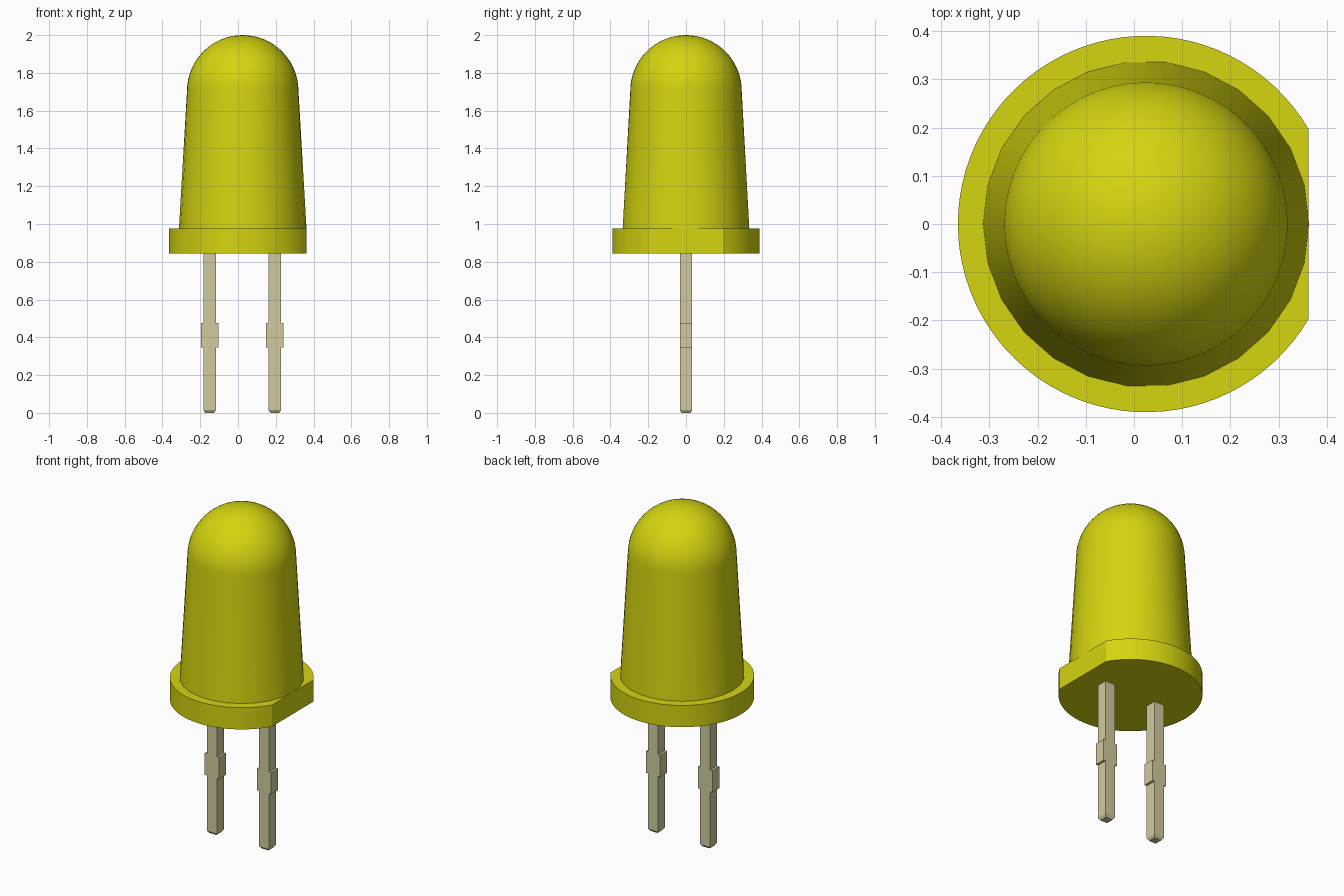
import bpy, bmesh
from math import pi, cos, sin, sqrt, acos

cube = bpy.data.objects.get("Cube")
if cube:
    bpy.data.objects.remove(cube)

AXIS_X = 0.025      # centre of the round parts
FLAT_X = 0.362      # flat side of the flange


def material(name, rgb, rough):
    m = bpy.data.materials.new(name)
    m.use_nodes = True
    m.diffuse_color = (*rgb, 1)
    bsdf = m.node_tree.nodes["Principled BSDF"]
    bsdf.inputs["Base Color"].default_value = (*rgb, 1)
    bsdf.inputs["Roughness"].default_value = rough
    return m


yellow = material("yellow plastic", (0.66, 0.66, 0.005), 0.4)
metal = material("pale tinned metal", (0.64, 0.60, 0.34), 0.5)


def finish(bm, name, mat, smooth=None):
    bmesh.ops.recalc_face_normals(bm, faces=bm.faces)
    mesh = bpy.data.meshes.new(name)
    bm.to_mesh(mesh)
    bm.free()
    mesh.materials.append(mat)
    obj = bpy.data.objects.new(name, mesh)
    bpy.context.collection.objects.link(obj)
    if smooth:
        bpy.ops.object.select_all(action='DESELECT')
        obj.select_set(True)
        bpy.context.view_layer.objects.active = obj
        bpy.ops.object.shade_smooth_by_angle(angle=smooth)
    return obj


def loft(bm, loops):
    """Skin closed point loops of equal length and cap both ends."""
    rings = [[bm.verts.new(p) for p in loop] for loop in loops]
    n = len(rings[0])
    for a, b in zip(rings, rings[1:]):
        for i in range(n):
            j = (i + 1) % n
            bm.faces.new((a[i], a[j], b[j], b[i]))
    bm.faces.new(rings[0][::-1])
    bm.faces.new(rings[-1])


# Flange: disc with one side cut flat
def flange_loop(z, r=0.39, n=72):
    half = acos((FLAT_X - AXIS_X) / r)
    angles = [half + (2 * pi - 2 * half) * i / n for i in range(n + 1)]
    return [(AXIS_X + r * cos(a), r * sin(a), z) for a in angles]


bm = bmesh.new()
loft(bm, [flange_loop(0.845), flange_loop(0.975)])
finish(bm, "flange", yellow, 0.5)


# Lens: tapered body with a coarser foot, topped by a dome
def lens_loop(r, z, coarse=False, n=52):
    points = []
    for i in range(n):
        a = 2 * pi * i / n
        k = r * cos(2 * pi / n) if coarse and i % 2 else r
        points.append((AXIS_X + k * cos(a), k * sin(a), z))
    return points


bm = bmesh.new()
DOME_R, DOME_Z, STEPS = 0.295, 1.705, 16
loops = [lens_loop(0.338, 0.97, True)]
for s in range(STEPS):
    t = pi / 2 * s / STEPS
    loops.append(lens_loop(DOME_R * cos(t), DOME_Z + DOME_R * sin(t)))
loft(bm, loops)
top = bm.faces[:][-1]
bmesh.ops.poke(bm, faces=[top])
for v in bm.verts:
    if abs(v.co.x - AXIS_X) < 1e-4 and abs(v.co.y) < 1e-4:
        v.co.z = DOME_Z + DOME_R
finish(bm, "lens", yellow, 0.6)


# Leads: square wire with a chamfered tip and a wider stop
def rect(hx, hy, z, cx):
    return [(cx + sx * hx, sy * hy, z)
            for sx, sy in ((-1, -1), (1, -1), (1, 1), (-1, 1))]


W, STOP = 0.033, 0.047
for name, cx in (("right_lead", -0.15), ("left_lead", 0.195)):
    bm = bmesh.new()
    profile = [(W - 0.01, W - 0.01, 0), (W, W, 0.015), (W, W, 0.345),
               (STOP, W, 0.345), (STOP, W, 0.475), (W, W, 0.475),
               (W, W, 0.85)]
    loft(bm, [rect(hx, hy, z, cx) for hx, hy, z in profile])
    bmesh.ops.dissolve_degenerate(bm, dist=1e-5, edges=bm.edges)
    finish(bm, name, metal)
